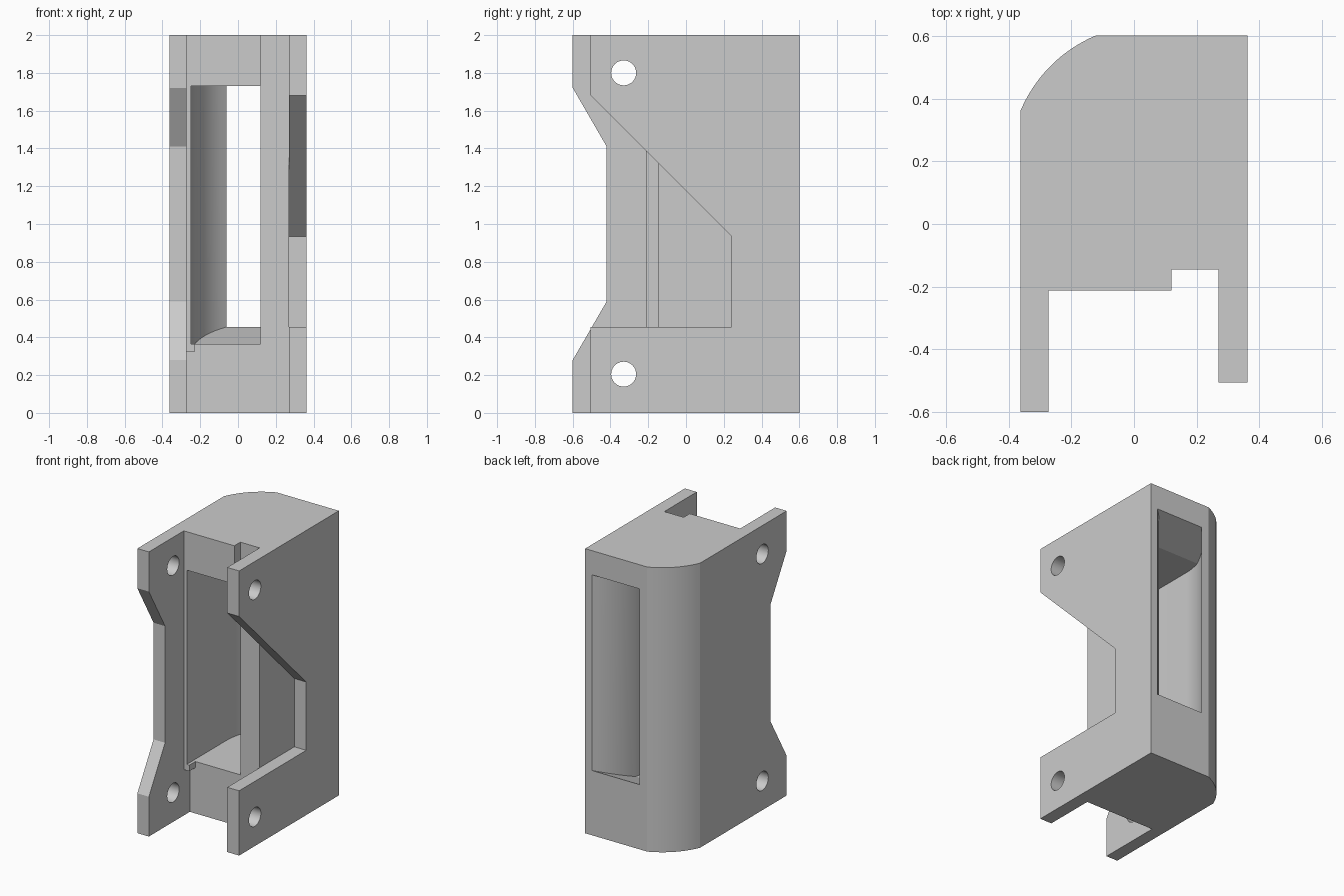
import bpy, bmesh, math
from mathutils import Vector

cube = bpy.data.objects.get("Cube")
if cube:
    bpy.data.objects.remove(cube, do_unlink=True)

grey = bpy.data.materials.new("plain grey")
grey.use_nodes = True
COLOUR = (0.6, 0.6, 0.6, 1)
grey.diffuse_color = COLOUR
grey.node_tree.nodes["Principled BSDF"].inputs["Base Color"].default_value = COLOUR


def finish(name, bm):
    bmesh.ops.recalc_face_normals(bm, faces=bm.faces)
    mesh = bpy.data.meshes.new(name)
    bm.to_mesh(mesh)
    bm.free()
    mesh.materials.append(grey)
    obj = bpy.data.objects.new(name, mesh)
    bpy.context.collection.objects.link(obj)
    return obj


def prism(name, outline, axis, start, end):
    """Extrude a 2D outline along the given axis (0 x, 1 y, 2 z)."""
    bm = bmesh.new()
    verts = []
    for p in outline:
        co = list(p)
        co.insert(axis, start)
        verts.append(bm.verts.new(co))
    face = bm.faces.new(verts)
    new = bmesh.ops.extrude_face_region(bm, geom=[face])["geom"]
    shift = Vector((0, 0, 0))
    shift[axis] = end - start
    bmesh.ops.translate(bm, vec=shift, verts=[g for g in new if isinstance(g, bmesh.types.BMVert)])
    return finish(name, bm)


def combine(target, tool, operation):
    mod = target.modifiers.new(tool.name, "BOOLEAN")
    mod.object, mod.operation, mod.solver = tool, operation, "EXACT"
    bpy.context.view_layer.objects.active = target
    bpy.ops.object.modifier_apply(modifier=mod.name)
    bpy.data.objects.remove(tool, do_unlink=True)


def arc(a, b, radius, steps):
    """Points from a to b on a circle, bulging to the left of the path."""
    a, b = Vector(a), Vector(b)
    half = (b - a) / 2
    side = Vector((half.y, -half.x)).normalized()
    centre = a + half + side * math.sqrt(radius ** 2 - half.length ** 2)
    first = a - centre
    sweep = first.angle_signed(b - centre)
    points = []
    for i in range(steps + 1):
        t = -sweep * i / steps
        c, s = math.cos(t), math.sin(t)
        points.append(centre + Vector((first.x * c - first.y * s, first.x * s + first.y * c)))
    return points


# Housing: block with two side walls and one rounded back corner
W = 0.3625
IN_L, IN_R, CORE = -0.273, 0.27, -0.145
outline = [(-W, -0.6), (IN_L, -0.6), (IN_L, CORE), (IN_R, CORE), (IN_R, -0.505),
           (W, -0.505), (W, 0.602)]
outline += reversed(arc((-W, 0.36), (-0.12, 0.602), 0.45, 16))
housing = prism("housing", outline, 2, 0, 2)

# Front plate: lintel, narrow strip and small tab
plate = [(-0.3, 2), (0.12, 2), (0.12, 1.72), (-0.24, 1.72), (-0.24, 0.38),
         (-0.23, 0.38), (-0.23, 0.322), (-0.3, 0.322)]
combine(housing, prism("front_plate", plate, 1, -0.212, -0.12), "UNION")

# Curved chute running from front to back, flaring towards the back
R, BEND, RAMP, BACK = 0.48, 0.22, 0.36, 0.602
ys = [-0.3, BEND] + [BEND + (BACK - BEND) * i / 14 for i in range(1, 15)] + [RAMP, 0.62]
bm = bmesh.new()
rings = []
for y in sorted(ys):
    x = -0.25 + R - math.sqrt(R ** 2 - max(0, y - BEND) ** 2)
    rise = max(0, y - RAMP) / (BACK - RAMP)
    low, high = 0.365 + 0.09 * rise, 1.73 + 0.1 * rise
    rings.append([bm.verts.new(c) for c in
                  ((x, y, low), (x + 0.37, y, low), (x + 0.37, y, high), (x, y, high))])
for a, b in zip(rings, rings[1:]):
    for i in range(4):
        j = (i + 1) % 4
        bm.faces.new((a[i], a[j], b[j], b[i]))
bm.faces.new(rings[0])
bm.faces.new(rings[-1])
combine(housing, finish("chute_cutter", bm), "DIFFERENCE")

# Shallow notch in the longer wall
notch = [(-0.7, 0.107), (-0.42, 0.59), (-0.42, 1.41), (-0.7, 1.894)]
combine(housing, prism("long_wall_cutter", notch, 0, -0.5, -0.25), "DIFFERENCE")

# Slanted opening in the shorter wall
opening = [(-0.6, 0.455), (0.24, 0.455), (0.24, 0.935), (-0.505, 1.68), (-0.6, 1.775)]
combine(housing, prism("short_wall_cutter", opening, 0, IN_R, 0.5), "DIFFERENCE")

# Screw holes through both walls
circle = [(math.cos(k * math.tau / 40) * 0.066, math.sin(k * math.tau / 40) * 0.066) for k in range(40)]
for z in (0.205, 1.8):
    hole = [(-0.33 + a, z + b) for a, b in circle]
    combine(housing, prism("screw_hole_cutter", hole, 0, -0.5, 0.5), "DIFFERENCE")

# Smooth the curved walls, keep edges sharp
bpy.ops.object.select_all(action="DESELECT")
housing.select_set(True)
bpy.context.view_layer.objects.active = housing
bpy.ops.object.shade_smooth_by_angle(angle=math.radians(15))
